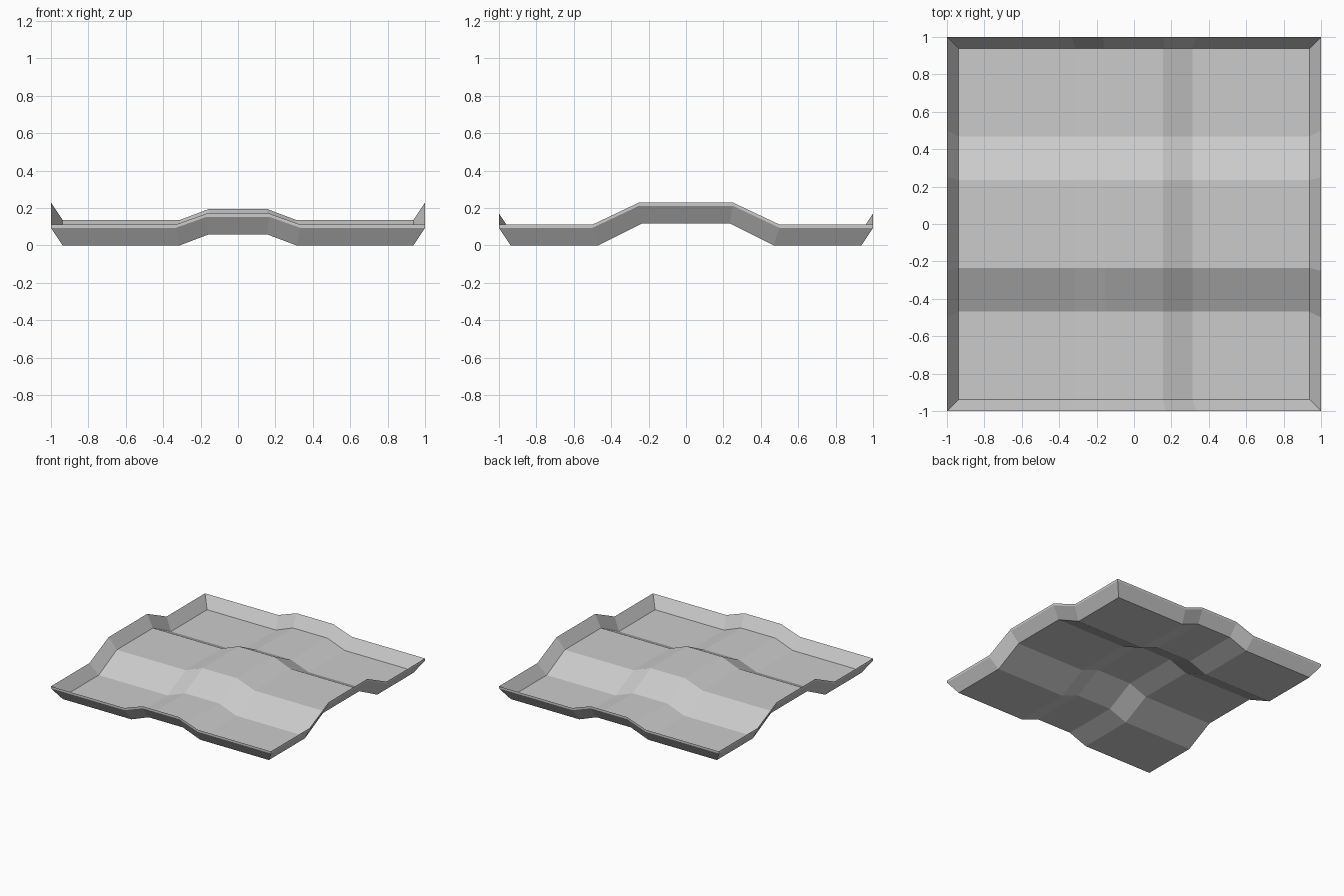
import bpy, bmesh

if "Cube" in bpy.data.objects:
    bpy.data.objects.remove(bpy.data.objects["Cube"])

IN = 0.9375                      # floor size relative to rim size
WALL, THICK = 0.094, 0.0175      # flared wall height, sheet thickness
BUMP_X, BUMP_Y = 0.059, 0.118    # heights of the two crossing ridges

# Breaks across each axis: (rim position, ridge height)
xs = [(-1, 0), (-1/3, 0), (-1/6, BUMP_X), (1/6, BUMP_X), (1/3, 0), (1, 0)]
ys = [(-1, 0), (-.5, 0), (-.25, BUMP_Y), (.25, BUMP_Y), (.5, 0), (1, 0)]

bm = bmesh.new()

# Floor: two crossing ridges added together
grid = [[bm.verts.new((x * IN, y * IN, hx + hy)) for x, hx in xs] for y, hy in ys]
for j in range(5):
    for i in range(5):
        bm.faces.new((grid[j][i], grid[j][i+1], grid[j+1][i+1], grid[j+1][i]))

# Flared wall around the edge, following the ridges
edges = [e for e in bm.edges if e.is_boundary]
ext = bmesh.ops.extrude_edge_only(bm, edges=edges)["geom"]
for v in (g for g in ext if isinstance(g, bmesh.types.BMVert)):
    v.co.x /= IN
    v.co.y /= IN
    v.co.z += WALL
bmesh.ops.recalc_face_normals(bm, faces=bm.faces[:])

# Thickness: sheet extruded straight up, keeping the underside
top = bmesh.ops.extrude_face_region(bm, geom=bm.faces[:], use_keep_orig=True)["geom"]
bmesh.ops.translate(bm, vec=(0, 0, THICK),
                    verts=[g for g in top if isinstance(g, bmesh.types.BMVert)])
bmesh.ops.recalc_face_normals(bm, faces=bm.faces[:])

mesh = bpy.data.meshes.new("ridged_tray")
bm.to_mesh(mesh)
bm.free()
bpy.context.collection.objects.link(bpy.data.objects.new("ridged_tray", mesh))
